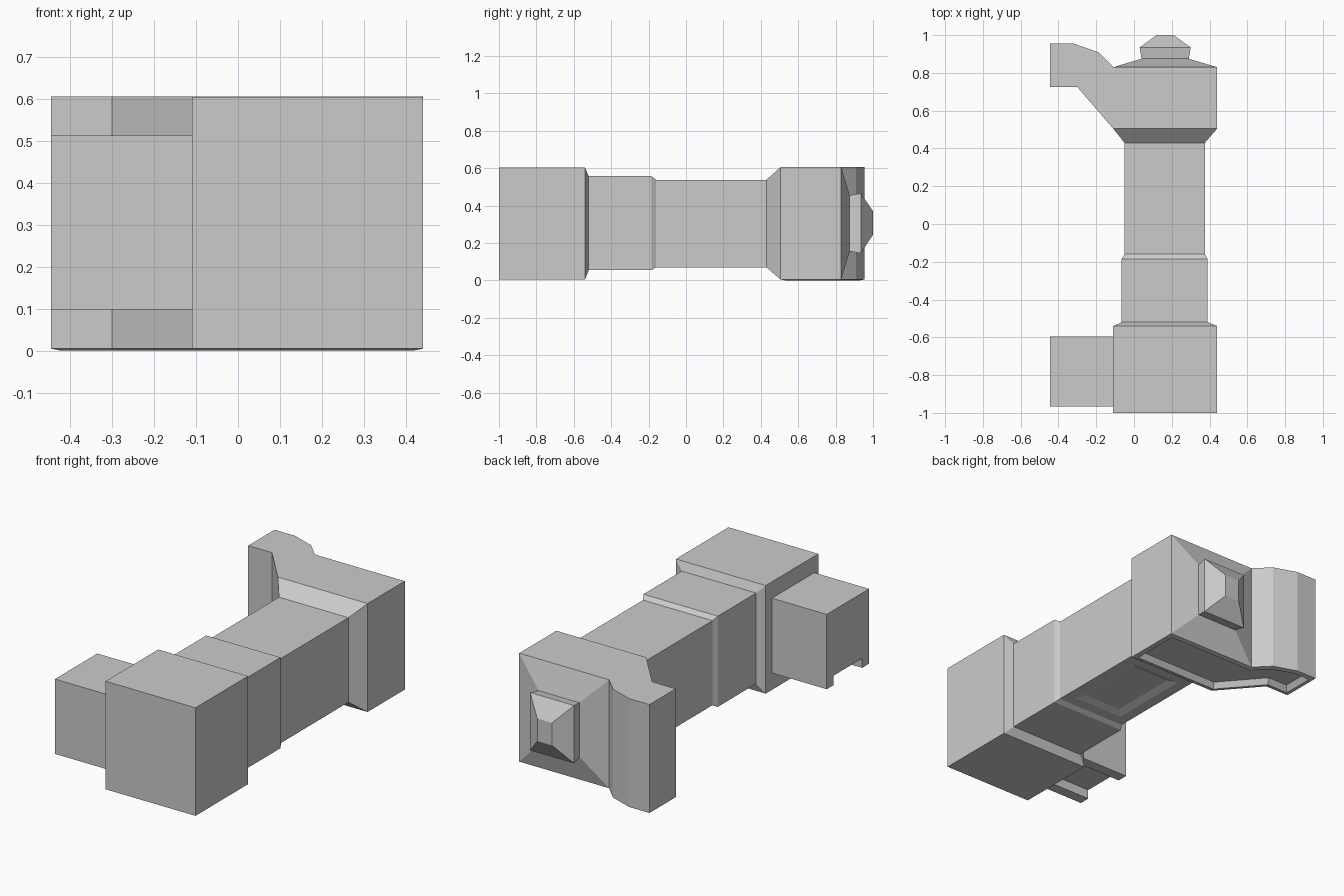
import bpy
import bmesh

cube = bpy.data.objects.get("Cube")
if cube:
    bpy.data.objects.remove(cube, do_unlink=True)

grey = bpy.data.materials.new("plain_grey")
grey.use_nodes = True
COLOUR = (0.6, 0.6, 0.6, 1)
grey.diffuse_color = COLOUR
grey.node_tree.nodes["Principled BSDF"].inputs["Base Color"].default_value = COLOUR


def finish(bm, name):
    bmesh.ops.recalc_face_normals(bm, faces=bm.faces)
    mesh = bpy.data.meshes.new(name)
    bm.to_mesh(mesh)
    bm.free()
    mesh.materials.append(grey)
    obj = bpy.data.objects.new(name, mesh)
    bpy.context.collection.objects.link(obj)
    return obj


def loft(rings):
    """Box sections along y: each ring is (y, x0, x1, z0, z1)."""
    bm = bmesh.new()
    loops = [[bm.verts.new((x, y, z)) for x, z in ((x0, z0), (x1, z0), (x1, z1), (x0, z1))]
             for y, x0, x1, z0, z1 in rings]
    for a, b in zip(loops, loops[1:]):
        for i in range(4):
            j = (i + 1) % 4
            bm.faces.new((a[i], a[j], b[j], b[i]))
    bm.faces.new(loops[0])
    bm.faces.new(loops[-1])
    bmesh.ops.recalc_face_normals(bm, faces=bm.faces)
    return bm


def prism(points, axis, start, end):
    """Extrude a 2D outline along x or z."""
    bm = bmesh.new()
    place = (lambda p: (start, *p)) if axis == "x" else (lambda p: (*p, start))
    face = bm.faces.new([bm.verts.new(place(p)) for p in points])
    made = bmesh.ops.extrude_face_region(bm, geom=[face])["geom"]
    move = (end - start, 0, 0) if axis == "x" else (0, 0, end - start)
    bmesh.ops.translate(bm, vec=move, verts=[v for v in made if isinstance(v, bmesh.types.BMVert)])
    bmesh.ops.recalc_face_normals(bm, faces=bm.faces)
    return bm


def panel(bm, face, border, lift, slope=0.0):
    """Inset a downward face, then raise (+) or lower (-) its middle in z."""
    bmesh.ops.inset_region(bm, faces=[face], thickness=border, use_even_offset=True)
    if slope:
        bmesh.ops.inset_region(bm, faces=[face], thickness=slope, use_even_offset=True)
    bmesh.ops.translate(bm, vec=(0, 0, lift), verts=face.verts)


def underside(bm):
    bm.normal_update()
    return max((f for f in bm.faces if f.normal.z < -0.99), key=lambda f: f.calc_area())


# Front head with its short chamfer
finish(loft([(-1, -0.11, 0.44, 0.005, 0.603),
             (-0.54, -0.11, 0.44, 0.005, 0.603),
             (-0.52, -0.065, 0.39, 0.055, 0.557)]), "front_head")

# Stepped shaft, flaring into the rear head, with a shallow panel below
bm = loft([(-0.52, -0.065, 0.39, 0.055, 0.557),
           (-0.185, -0.065, 0.39, 0.055, 0.557),
           (-0.16, -0.05, 0.375, 0.07, 0.538),
           (0.43, -0.05, 0.375, 0.07, 0.538),
           (0.505, -0.11, 0.44, 0.005, 0.605)])
panel(bm, underside(bm), 0.06, 0.015, 0.04)
finish(bm, "shaft")

# Rear head with hooked claw; rimmed recess underneath
outline = [(0.44, 0.505), (0.44, 0.83), (-0.11, 0.83), (-0.19, 0.91), (-0.32, 0.955),
           (-0.445, 0.955), (-0.445, 0.725), (-0.30, 0.725), (-0.11, 0.505)]
bm = prism(outline, "z", 0.005, 0.605)
base = underside(bm)
panel(bm, base, 0.025, -0.005)
panel(bm, base, 0.02, 0.03)
finish(bm, "rear_head")

# Sloped back plate and faceted knob
finish(loft([(0.83, -0.11, 0.44, 0.005, 0.605),
             (0.875, 0.04, 0.29, 0.155, 0.455),
             (0.935, 0.03, 0.30, 0.145, 0.465),
             (1.0, 0.12, 0.21, 0.245, 0.37)]), "back_knob")

# Side block with a channel along its underside
section = [(-0.965, 0.098), (-0.905, 0.098), (-0.905, 0.15), (-0.655, 0.15),
           (-0.655, 0.098), (-0.595, 0.098), (-0.595, 0.512), (-0.965, 0.512)]
finish(prism(section, "x", -0.445, -0.11), "side_block")
